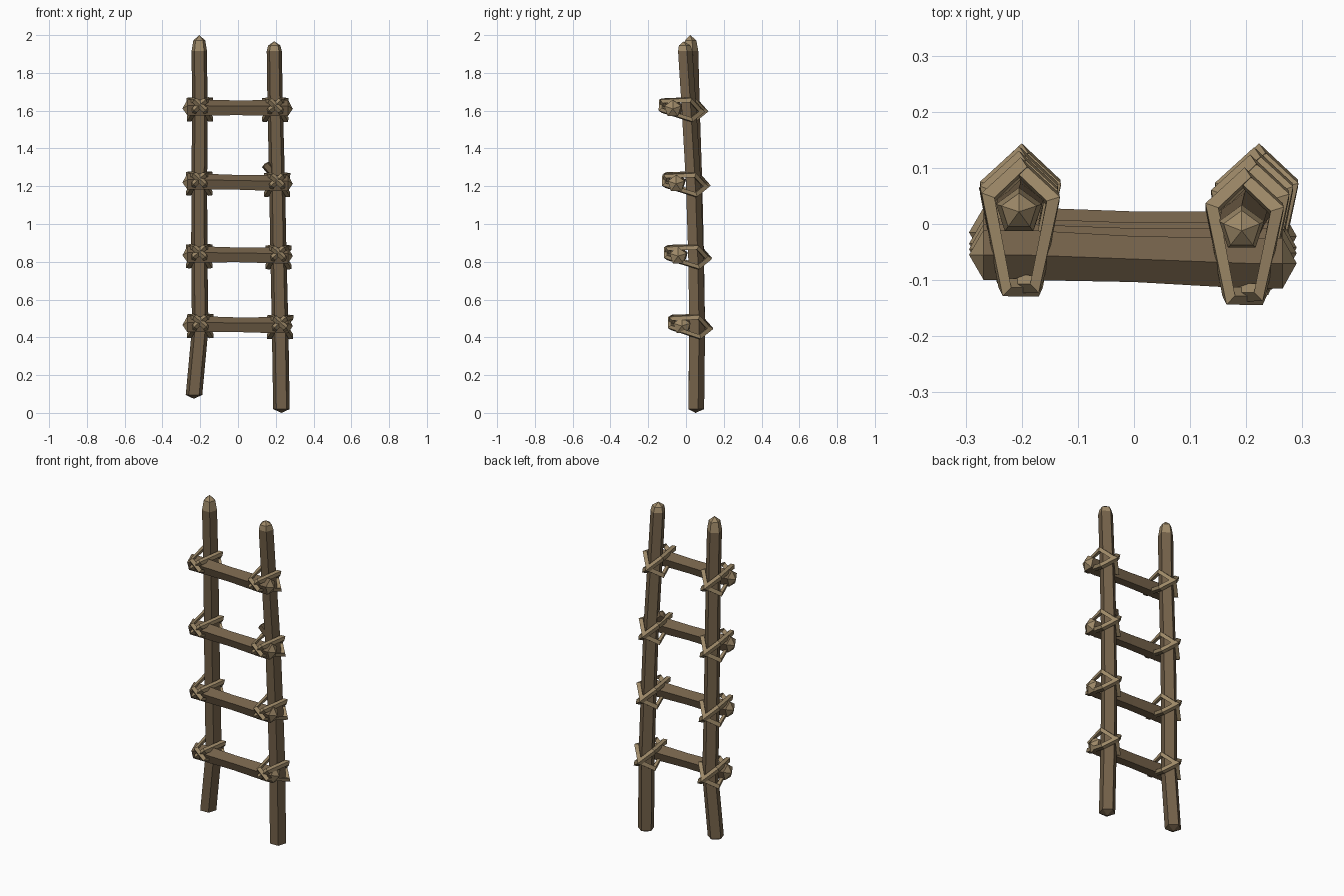
import bpy, bmesh, math
from mathutils import Vector

if "Cube" in bpy.data.objects:
    bpy.data.objects.remove(bpy.data.objects["Cube"])


def material(name, rgb):
    m = bpy.data.materials.new(name)
    m.diffuse_color = (*rgb, 1)
    m.use_nodes = True
    m.node_tree.nodes["Principled BSDF"].inputs["Base Color"].default_value = m.diffuse_color
    return m


WOOD = material("bark brown", (0.17, 0.118, 0.066))
PALE = material("pale cut wood and rope", (0.34, 0.25, 0.138))


def finish(name, bm, mats):
    bmesh.ops.recalc_face_normals(bm, faces=bm.faces)
    me = bpy.data.meshes.new(name)
    bm.to_mesh(me)
    bm.free()
    for m in mats:
        me.materials.append(m)
    ob = bpy.data.objects.new(name, me)
    bpy.context.collection.objects.link(ob)
    return ob


def pole(name, path, u, v, tip_a, tip_b, pale):
    """Five-sided pole through (centre, radius) rings; pale lists pale segments (tips included)."""
    bm = bmesh.new()
    u, v = Vector(u), Vector(v)
    rings = []
    for c, r in path:
        ring = []
        for k in range(5):
            a = math.pi / 2 + k * math.tau / 5
            ring.append(bm.verts.new(Vector(c) + (u * math.cos(a) + v * math.sin(a)) * r))
        rings.append(ring)
    ta, tb = bm.verts.new(tip_a), bm.verts.new(tip_b)
    n = len(rings)
    for k in range(5):
        j = (k + 1) % 5
        faces = [bm.faces.new((ta, rings[0][k], rings[0][j]))]
        for a, b in zip(rings, rings[1:]):
            faces.append(bm.faces.new((a[k], a[j], b[j], b[k])))
        faces.append(bm.faces.new((tb, rings[-1][k], rings[-1][j])))
        for i, f in enumerate(faces):
            f.material_index = 1 if i in pale else 0
    return finish(name, bm, (WOOD, PALE))


def lashing(name, x, z, y_front, y_back, side):
    """Five-cornered rope loop around a post and rung, on one diagonal."""
    bm = bmesh.new()
    d = Vector((side, 0, 0.9)).normalized()
    nrm = d.cross(Vector((0, 1, 0)))
    span = y_back - y_front
    pts = [(0, y_back), (0.078, y_back - 0.055), (0.038, y_front),
           (-0.038, y_front), (-0.078, y_back - 0.055)]
    mid = Vector((x, y_front + span * 0.55, z))
    rings = []
    for s, y in pts:
        drop = -0.03 * (y - mid.y) / span
        p = Vector((x, y, z + drop)) + d * s
        out = (p - mid).normalized()
        rings.append([bm.verts.new(p + o) for o in
                      (out * 0.017, nrm * 0.017, -out * 0.017, -nrm * 0.017)])
    for i in range(5):
        a, b = rings[i], rings[(i + 1) % 5]
        for k in range(4):
            j = (k + 1) % 4
            bm.faces.new((a[k], a[j], b[j], b[k]))
    return finish(name, bm, (PALE,))


# Posts, slightly bent, with pale pointed tops
left = [((-0.233, 0.05, 0.095), 0.046), ((-0.2, 0.055, 0.45), 0.046),
        ((-0.205, 0.05, 0.84), 0.045), ((-0.205, 0.042, 1.22), 0.044),
        ((-0.202, 0.03, 1.61), 0.043), ((-0.205, 0.022, 1.915), 0.043),
        ((-0.205, 0.022, 1.972), 0.033)]
right = [((0.23, 0.05, 0.02), 0.046), ((0.223, 0.055, 0.45), 0.046),
         ((0.214, 0.048, 0.84), 0.045), ((0.207, 0.035, 1.22), 0.044),
         ((0.197, 0.012, 1.61), 0.043), ((0.192, -0.008, 1.915), 0.042),
         ((0.192, -0.01, 1.945), 0.034)]
X, Y, Z = (1, 0, 0), (0, 1, 0), (0, 0, 1)
pole("left_post", left, X, Y, (-0.234, 0.05, 0.075), (-0.205, 0.022, 2.0), (6, 7))
pole("right_post", right, X, Y, (0.23, 0.05, 0.0), (0.192, -0.012, 1.967), (6, 7))

# Rungs with pale pointed ends, lashed to the posts: (left z, right z, left y, right y)
rungs = [(0.465, 0.46, -0.015, -0.022), (0.835, 0.83, -0.035, -0.042),
         (1.22, 1.213, -0.045, -0.052), (1.612, 1.61, -0.055, -0.07)]
for i, (zl, zr, yl, yr) in enumerate(rungs):
    ym, zm = (yl + yr) / 2, (zl + zr) / 2
    path = [((-0.268, yl, zl), 0.047), ((-0.2, yl, zl), 0.047), ((0, ym, zm), 0.043),
            ((0.2, yr, zr), 0.047), ((0.265, yr, zr), 0.047)]
    pole(f"rung_{i + 1}", path, Y, Z, (-0.294, yl, zl), (0.29, yr, zr), (0, 5))
    for tag, post, z, y in (("left", left, zl, yl), ("right", right, zr, yr)):
        c = post[i + 1][0]
        for k, s in enumerate((1, -1)):
            lashing(f"rope_{tag}_{i + 1}_{k + 1}", c[0], z, y - 0.052 - 0.006 * k,
                    c[1] + 0.066 + 0.006 * k, s)

# Broken twig stub on the right post
axis = Vector((-0.65, -0.1, 0.76)).normalized()
side = axis.cross(Vector((0, 1, 0))).normalized()
back = side.cross(axis)
base, end = Vector((0.2, 0.025, 1.25)), Vector((0.145, 0.017, 1.315))
pole("twig_stub", [(base, 0.024), (end, 0.024)], side, back, base, end + axis * 0.006, ())
